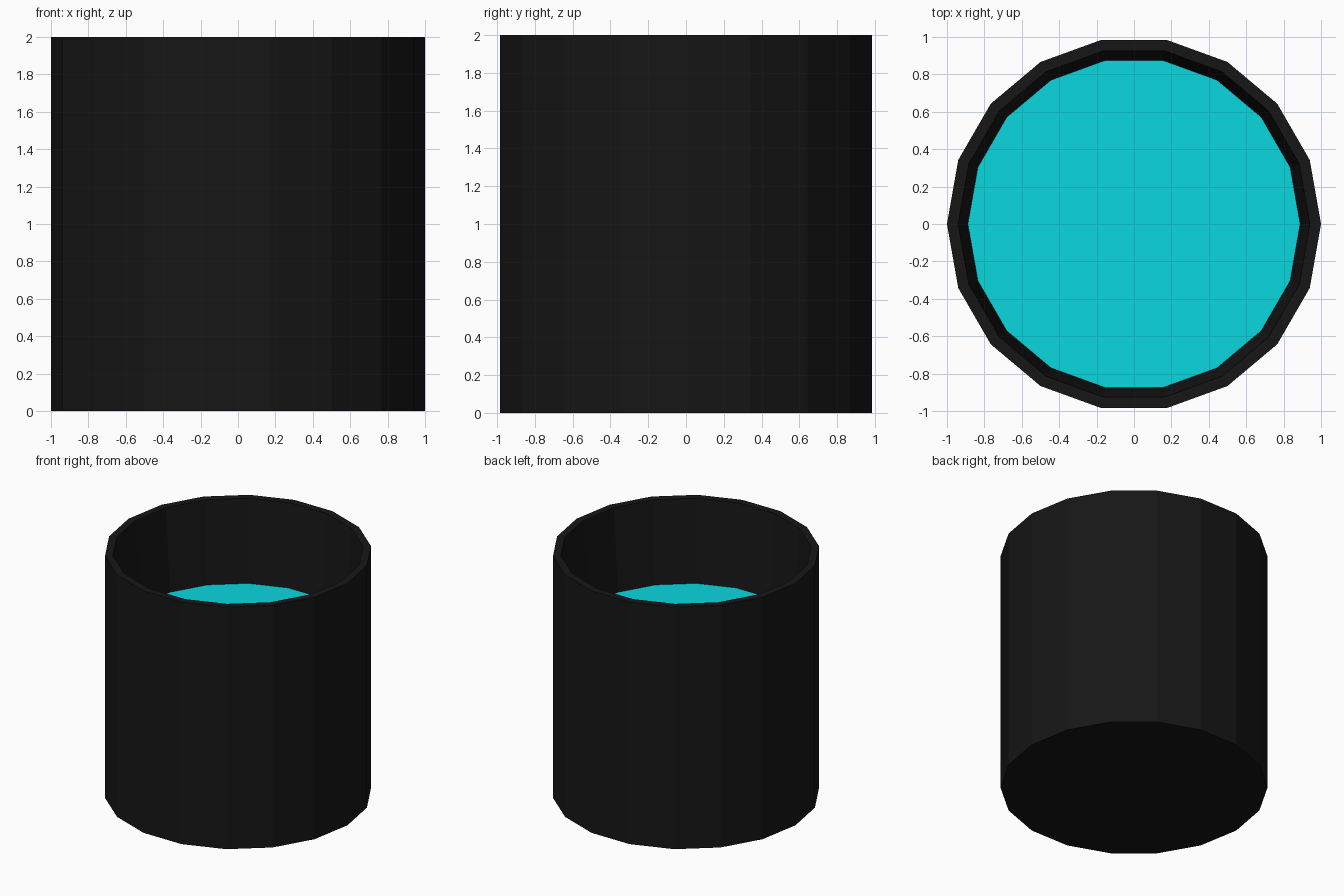
import bpy
from math import cos, sin, tau

if "Cube" in bpy.data.objects:
    bpy.data.objects.remove(bpy.data.objects["Cube"])

SIDES = 18
LIQUID_Z, LIQUID_R = 1.32, 0.888


def material(name, color):
    mat = bpy.data.materials.new(name)
    mat.diffuse_color = color
    mat.use_nodes = True
    mat.node_tree.nodes["Principled BSDF"].inputs["Base Color"].default_value = mat.diffuse_color
    return mat


def ring(radius, z):
    return [(radius * cos(tau * i / SIDES), radius * sin(tau * i / SIDES), z)
            for i in range(SIDES)]


def make_object(name, verts, faces, mat):
    mesh = bpy.data.meshes.new(name)
    mesh.from_pydata(verts, [], faces)
    mesh.materials.append(mat)
    obj = bpy.data.objects.new(name, mesh)
    bpy.context.collection.objects.link(obj)
    return obj


# Cup: outer wall, flat rim and tapered inner wall down to the liquid
profile = [(1.0, 0.0), (1.0, 2.0), (0.94, 2.0), (LIQUID_R, LIQUID_Z)]
verts = [v for r, z in profile for v in ring(r, z)]
faces = [tuple(reversed(range(SIDES)))]  # base
for k in range(len(profile) - 1):
    a, b = k * SIDES, (k + 1) * SIDES
    for i in range(SIDES):
        j = (i + 1) % SIDES
        faces.append((a + i, a + j, b + j, b + i))
make_object("cup", verts, faces, material("black", (0.008, 0.008, 0.008, 1)))

# Liquid surface closing the inside of the cup
make_object("liquid", ring(LIQUID_R, LIQUID_Z), [tuple(range(SIDES))],
            material("cyan", (0.003, 0.68, 0.74, 1)))
